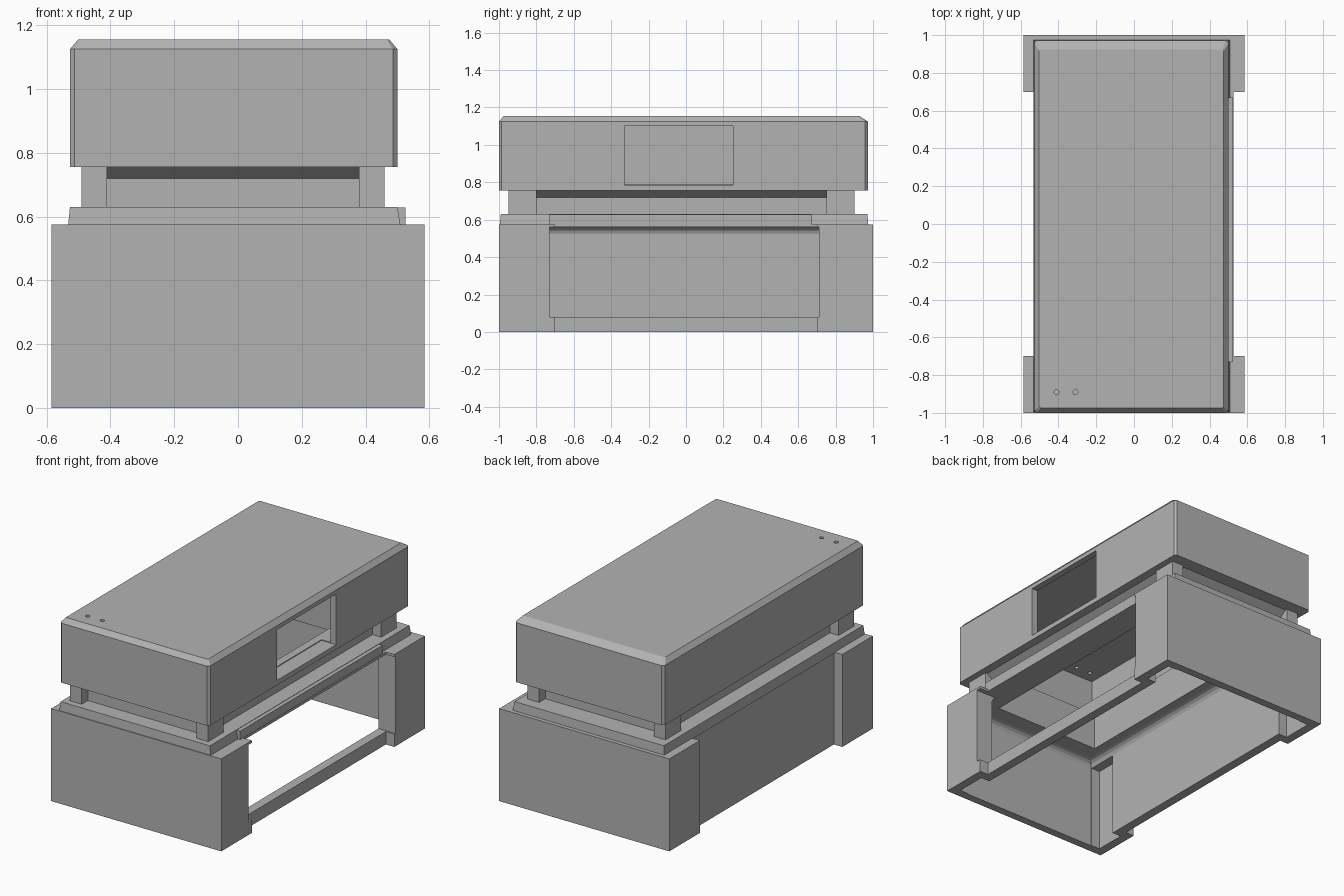
import bpy
import bmesh

cube = bpy.data.objects.get("Cube")
if cube:
    bpy.data.objects.remove(cube)

grey = bpy.data.materials.new("light_grey_plastic")
grey.use_nodes = True
grey.diffuse_color = (0.45, 0.45, 0.45, 1)
grey.node_tree.nodes["Principled BSDF"].inputs["Base Color"].default_value = (0.45, 0.45, 0.45, 1)


def loft(name, sections):
    """Solid through stacked (outline, z) sections."""
    bm = bmesh.new()
    rings = [[bm.verts.new((x, y, z)) for x, y in pts] for pts, z in sections]
    for low, high in zip(rings, rings[1:]):
        for i in range(len(low)):
            j = (i + 1) % len(low)
            bm.faces.new((low[i], low[j], high[j], high[i]))
    bm.faces.new(rings[0])
    bm.faces.new(rings[-1])
    bmesh.ops.recalc_face_normals(bm, faces=bm.faces)
    mesh = bpy.data.meshes.new(name)
    bm.to_mesh(mesh)
    bm.free()
    mesh.materials.append(grey)
    ob = bpy.data.objects.new(name, mesh)
    bpy.context.collection.objects.link(ob)
    return ob


def rect(x0, x1, y0, y1, c=0):
    """Rectangle outline, with corners cut by c when given."""
    if not c:
        return [(x0, y0), (x1, y0), (x1, y1), (x0, y1)]
    return [(x0 + c, y0), (x1 - c, y0), (x1, y0 + c), (x1, y1 - c),
            (x1 - c, y1), (x0 + c, y1), (x0, y1 - c), (x0, y0 + c)]


def box(name, x0, x1, y0, y1, z0, z1):
    return loft(name, [(rect(x0, x1, y0, y1), z0), (rect(x0, x1, y0, y1), z1)])


def cut(ob, *cutters):
    for cutter in cutters:
        cutter.hide_render = True
        mod = ob.modifiers.new("cut", "BOOLEAN")
        mod.operation = "DIFFERENCE"
        mod.solver = "EXACT"
        mod.object = cutter
        bpy.context.view_layer.objects.active = ob
        bpy.ops.object.modifier_apply(modifier=mod.name)
        bpy.data.objects.remove(cutter)


def tunnel():
    """Shaft joining the base and lid cavities."""
    return box("shaft_cutter", -0.38, 0.35, -0.81, 0.78, 0.4, 0.9)


# Base: wide ends and a narrower middle
W, M, S = 0.585, 0.527, 0.7
plan = [(-W, -1), (W, -1), (W, -S), (M, -S), (M, S), (W, S),
        (W, 1), (-W, 1), (-W, S), (-M, S), (-M, -S), (-W, -S)]
base = loft("base_shell", [(plan, 0), (plan, 0.575)])

# Hollow with a coved ceiling, open at the bottom
cove = [(0, -0.1), (0, 0.525), (0.008, 0.543), (0.022, 0.555), (0.04, 0.56)]
cut(base,
    loft("hollow_cutter", [(rect(-0.47 + d, 0.47 - d, -0.95 + d, 0.95 - d), z) for d, z in cove]),
    box("front_pocket_cutter", -0.53, 0.53, -0.945, -0.755, -0.1, 0.52),
    box("back_pocket_cutter", -0.53, 0.53, 0.755, 0.945, -0.1, 0.52),
    box("side_opening_cutter", 0.4, 0.7, -0.73, 0.71, 0.08, 0.56),
    tunnel())

# Raised step on the base
step = loft("base_step", [(rect(-0.533, 0.51, -0.995, 0.975), 0.57),
                          (rect(-0.527, 0.5, -0.99, 0.97), 0.63)])
cut(step, tunnel())
box("side_step", 0.49, 0.525, -0.73, 0.67, 0.562, 0.628)

# Recessed neck that flares out under the lid
wall = rect(-0.43, 0.40, -0.89, 0.84)
neck = loft("neck", [(wall, 0.62), (wall, 0.72), (rect(-0.48, 0.45, -0.94, 0.89), 0.757)])
cut(neck, tunnel())

# Corner posts
for side, x0, x1 in (("right", -0.49, -0.41), ("left", 0.38, 0.46)):
    for end, y0, y1 in (("front", -0.95, -0.80), ("back", 0.75, 0.90)):
        box(f"{end}_{side}_post", x0, x1, y0, y1, 0.62, 0.76)

# Lid with chamfered edges
body = rect(-0.527, 0.5, -1, 0.972, 0.014)
top = rect(-0.502, 0.475, -0.975, 0.925, 0.008)
lid = loft("lid", [(body, 0.755), (body, 1.125), (top, 1.155)])
cut(lid,
    box("lid_hollow_cutter", -0.485, 0.46, -0.96, 0.93, 0.79, 1.115),
    box("lid_window_cutter", 0.4, 0.6, -0.33, 0.25, 0.785, 1.1),
    tunnel())

# Two small holes in the lid
for x in (-0.41, -0.31):
    bpy.ops.mesh.primitive_cylinder_add(vertices=16, radius=0.013, depth=0.2, location=(x, -0.89, 1.14))
    cut(lid, bpy.context.object)
